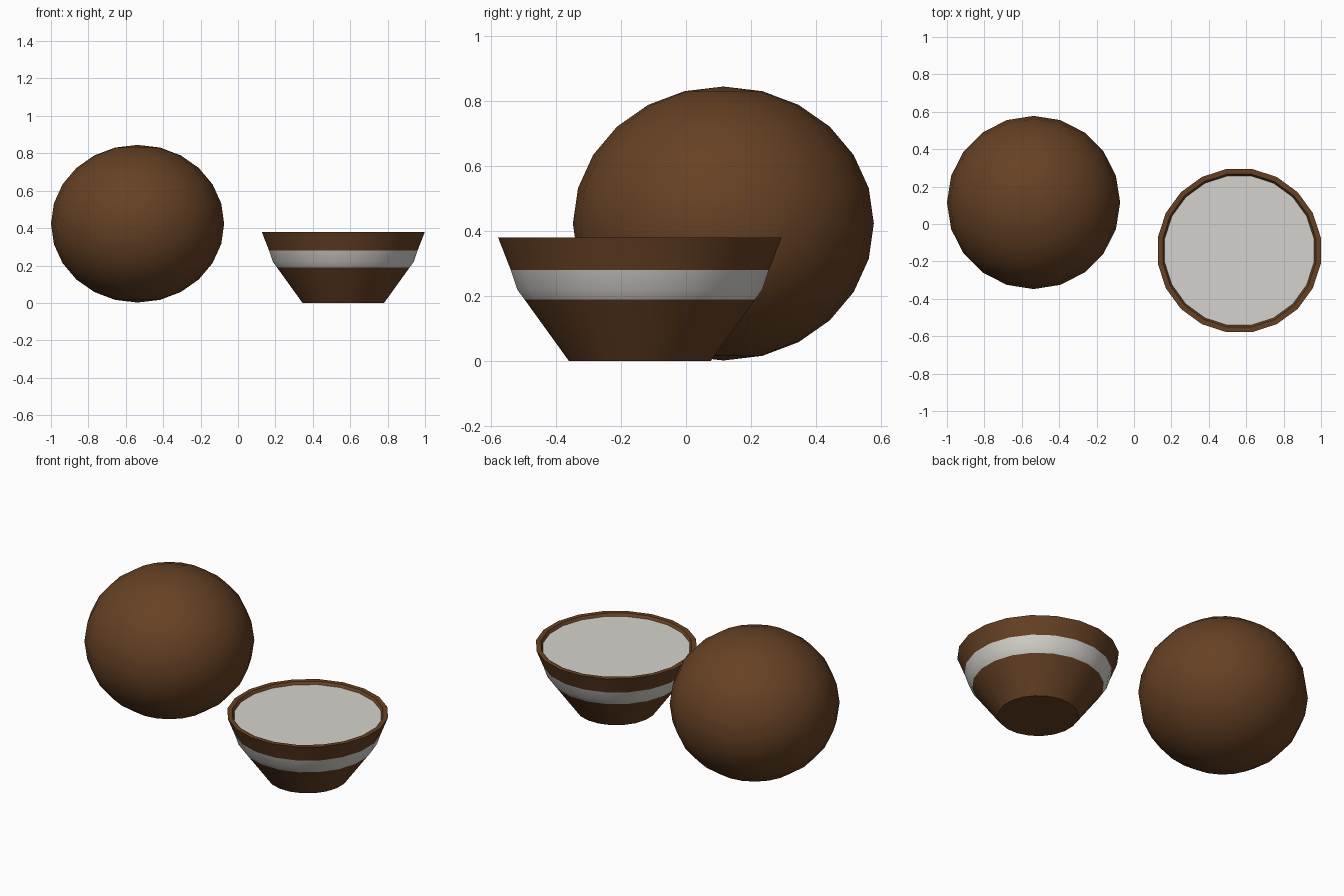
import bpy, bmesh, math

if "Cube" in bpy.data.objects:
    bpy.data.objects.remove(bpy.data.objects["Cube"])


def material(name, rgb):
    m = bpy.data.materials.new(name)
    m.diffuse_color = (*rgb, 1)
    m.use_nodes = True
    m.node_tree.nodes["Principled BSDF"].inputs["Base Color"].default_value = m.diffuse_color
    return m


shell = material("brown shell", (0.133, 0.053, 0.0175))
cream = material("off white", (0.66, 0.65, 0.61))


def finish(name, bm, location, mats):
    # smooth shading, with edges over 30 degrees kept sharp
    bmesh.ops.recalc_face_normals(bm, faces=bm.faces)
    for f in bm.faces:
        f.smooth = True
    for e in bm.edges:
        e.smooth = e.calc_face_angle(0) < math.radians(30)
    me = bpy.data.meshes.new(name)
    bm.to_mesh(me)
    bm.free()
    for m in mats:
        me.materials.append(m)
    ob = bpy.data.objects.new(name, me)
    ob.location = location
    bpy.context.collection.objects.link(ob)
    return ob


SIDES = 20
FIX = 1 / math.cos(math.pi / SIDES)   # flat-to-flat radius -> corner radius


def ring(bm, r, z):
    return [bm.verts.new((r * FIX * math.cos(2 * math.pi * (i + 0.5) / SIDES),
                          r * FIX * math.sin(2 * math.pi * (i + 0.5) / SIDES), z))
            for i in range(SIDES)]


# whole nut: slightly squashed sphere
bm = bmesh.new()
bmesh.ops.create_uvsphere(bm, u_segments=20, v_segments=12, radius=1)
for v in bm.verts:
    v.co.x *= 0.463
    v.co.y *= 0.463
    v.co.z *= 0.4215
finish("whole_nut", bm, (-0.537, 0.115, 0.4235), [shell])

# bowl: lathed shell with a pale band, rim and filling level
bm = bmesh.new()
profile = [(0.218, 0), (0.355, 0.19), (0.377, 0.22), (0.397, 0.28),
           (0.436, 0.38), (0.409, 0.38), (0.399, 0.364)]
rings = [ring(bm, r, z) for r, z in profile]
for k in range(len(rings) - 1):
    for i in range(SIDES):
        j = (i + 1) % SIDES
        f = bm.faces.new((rings[k][i], rings[k][j], rings[k + 1][j], rings[k + 1][i]))
        f.material_index = 1 if k in (1, 2) else 0   # painted band
bm.faces.new(rings[0])                               # base
bm.faces.new(rings[-1]).material_index = 1           # filling surface
finish("half_shell_bowl", bm, (0.563, -0.142, 0), [shell, cream])
